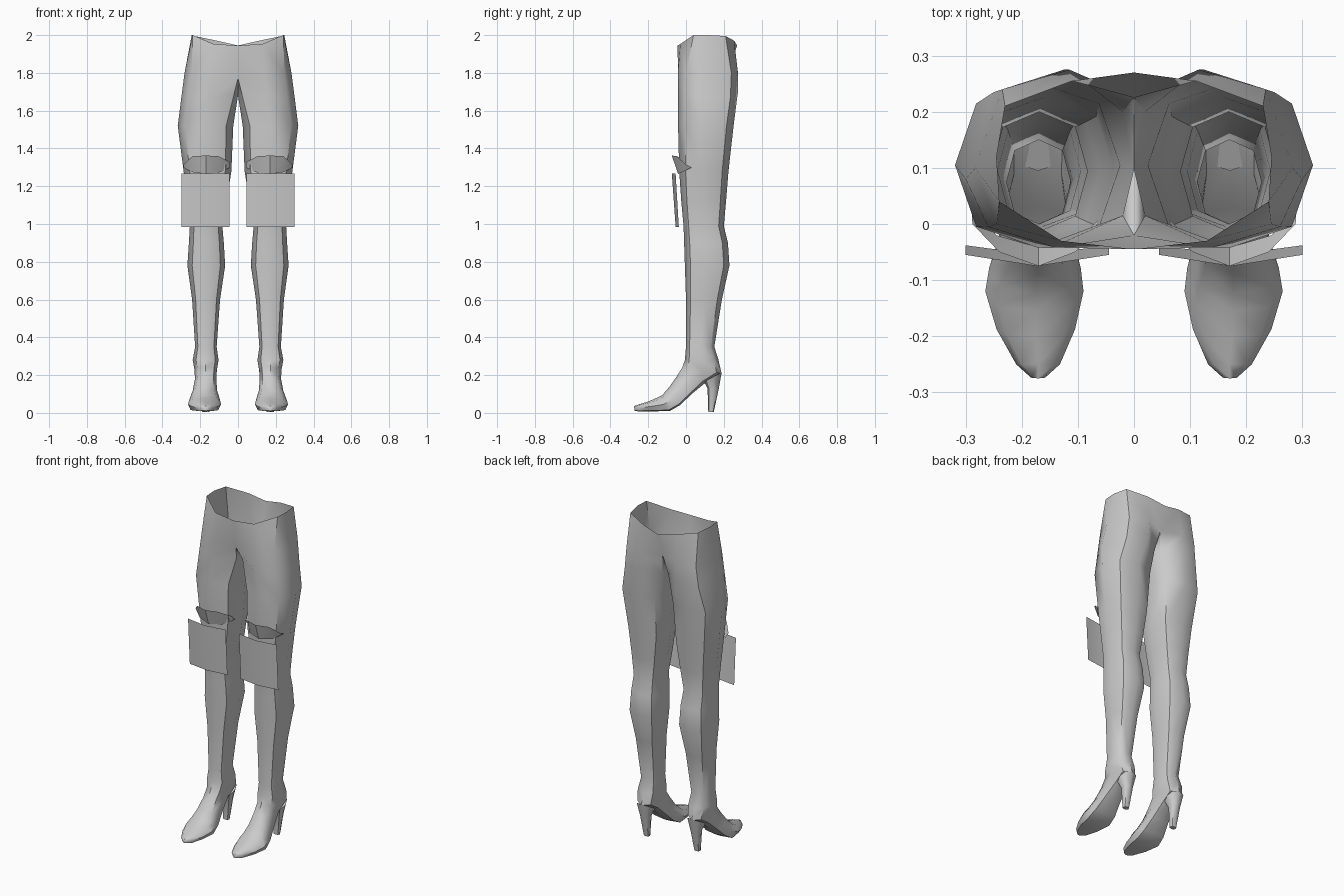
import bpy, bmesh
from math import sin, cos, pi


def finish(name, bm, angle=50):
    bmesh.ops.recalc_face_normals(bm, faces=bm.faces)
    me = bpy.data.meshes.new(name)
    bm.to_mesh(me)
    bm.free()
    ob = bpy.data.objects.new(name, me)
    bpy.context.collection.objects.link(ob)
    m = ob.modifiers.new("Mirror", 'MIRROR')
    m.use_clip = True
    m.merge_threshold = 0.001
    bpy.context.view_layer.objects.active = ob
    ob.select_set(True)
    bpy.ops.object.shade_smooth_by_angle(angle=angle * pi / 180)
    ob.select_set(False)
    return ob


def ring(x0, x1, yf, zf, yb, zb, flat=0.85):
    """Eight points from front (yf, zf) round the outer side to back (yb, zb)."""
    pts = []
    for k in range(8):
        a = 2 * pi * k / 8
        s, c = sin(a), cos(a)
        p = flat if c < 0 else 0.85
        u = (abs(s) ** p) * (1 if s > 0 else -1)
        v = (abs(c) ** p) * (1 if c > 0 else -1)
        t = (1 - v) / 2
        pts.append(((x0 + x1) / 2 + u * (x1 - x0) / 2,
                    yf + (yb - yf) * t, zf + (zb - zf) * t))
    return pts


def loft(rings, cap_end=True, cap_start=False):
    bm = bmesh.new()
    vs = [[bm.verts.new(p) for p in r] for r in rings]
    for a, b in zip(vs, vs[1:]):
        n = len(a)
        for i in range(n):
            q = (a[i], a[(i + 1) % n], b[(i + 1) % n], b[i])
            if any(v.co.x > 1e-4 for v in q):      # no wall on the centre plane
                bm.faces.new(q)
    if cap_end:
        bm.faces.new(vs[-1])
    if cap_start:
        bm.faces.new(vs[0])
    loose = [v for v in bm.verts if not v.link_faces]
    bmesh.ops.delete(bm, geom=loose, context='VERTS')
    return bm


# hips: open waist rim, then down to the crotch
hips = [
    [(0.13, -0.03, 1.953), (0.24, 0.04, 2.0), (0.245, 0.12, 2.0), (0.23, 0.21, 1.995),
     (0.11, 0.255, 1.97), (0, 0.27, 1.945), (0, 0.1, 1.945), (0, -0.045, 1.945)],
    [(0.14, -0.042, 1.80), (0.245, 0.0, 1.80), (0.283, 0.1, 1.80), (0.235, 0.24, 1.80),
     (0.115, 0.275, 1.80), (0, 0.225, 1.80), (0, 0.1, 1.75), (0, -0.02, 1.77)],
    [(0.15, -0.043, 1.67), (0.26, -0.005, 1.67), (0.30, 0.08, 1.67), (0.25, 0.235, 1.67),
     (0.125, 0.275, 1.70), (0.02, 0.2, 1.68), (0.0, 0.1, 1.68), (0.02, 0.015, 1.69)],
]

# leg: (inner x, outer x, front y, back y, z)
leg = [(0.025, 0.319, -0.042, 0.252, 1.52), (0.035, 0.288, -0.036, 0.225, 1.28),
       (0.06, 0.268, -0.025, 0.212, 1.12), (0.083, 0.255, -0.013, 0.2, 0.99),
       (0.075, 0.26, -0.01, 0.222, 0.90), (0.068, 0.268, -0.006, 0.23, 0.78),
       (0.095, 0.243, 0.0, 0.19, 0.60), (0.113, 0.227, 0.0, 0.15, 0.35)]

# foot: (inner x, outer x, top y, top z, underside y, underside z)
foot = [(0.103, 0.24, -0.006, 0.28, 0.172, 0.28),
        (0.112, 0.23, -0.02, 0.24, 0.188, 0.21),
        (0.115, 0.228, -0.05, 0.192, 0.11, 0.165),
        (0.11, 0.24, -0.09, 0.135, 0.03, 0.1),
        (0.095, 0.258, -0.125, 0.095, -0.03, 0.042),
        (0.09, 0.265, -0.155, 0.08, -0.085, 0.01),
        (0.105, 0.245, -0.2, 0.06, -0.175, 0.008),
        (0.132, 0.21, -0.25, 0.045, -0.25, 0.008),
        (0.158, 0.184, -0.275, 0.036, -0.272, 0.01)]

rings = hips + [ring(a, b, f, z, k, z) for a, b, f, k, z in leg]
rings += [ring(*r, flat=0.85 if i < 3 else 0.5) for i, r in enumerate(foot)]
finish("legs_with_shoes", loft(rings))

# stiletto heels
heel = [(0.12, 0.222, 0.095, 0.165, 0.189, 0.215),
        (0.14, 0.202, 0.114, 0.13, 0.174, 0.13),
        (0.152, 0.19, 0.118, 0.005, 0.147, 0.005)]
finish("shoe_heels", loft([ring(*r) for r in heel], cap_start=True))


def strip(name, low, high):
    bm = bmesh.new()
    a = [bm.verts.new(p) for p in low]
    b = [bm.verts.new(p) for p in high]
    for i in range(len(a) - 1):
        bm.faces.new((a[i], a[i + 1], b[i + 1], b[i]))
    finish(name, bm, 30)


# bent plates hanging in front of the knees
strip("knee_panels",
      [(0.045, -0.038, 0.985), (0.173, -0.055, 0.985), (0.30, -0.038, 0.985)],
      [(0.045, -0.055, 1.268), (0.173, -0.075, 1.268), (0.30, -0.055, 1.268)])

# flared flaps round the front of the thighs
strip("thigh_flaps",
      [(0.042, 0.03, 1.30), (0.09, -0.02, 1.275), (0.17, -0.042, 1.265),
       (0.245, -0.02, 1.275), (0.29, 0.03, 1.30)],
      [(0.045, 0.0, 1.33), (0.105, -0.05, 1.36), (0.17, -0.075, 1.362),
       (0.24, -0.05, 1.36), (0.288, 0.0, 1.315)])
